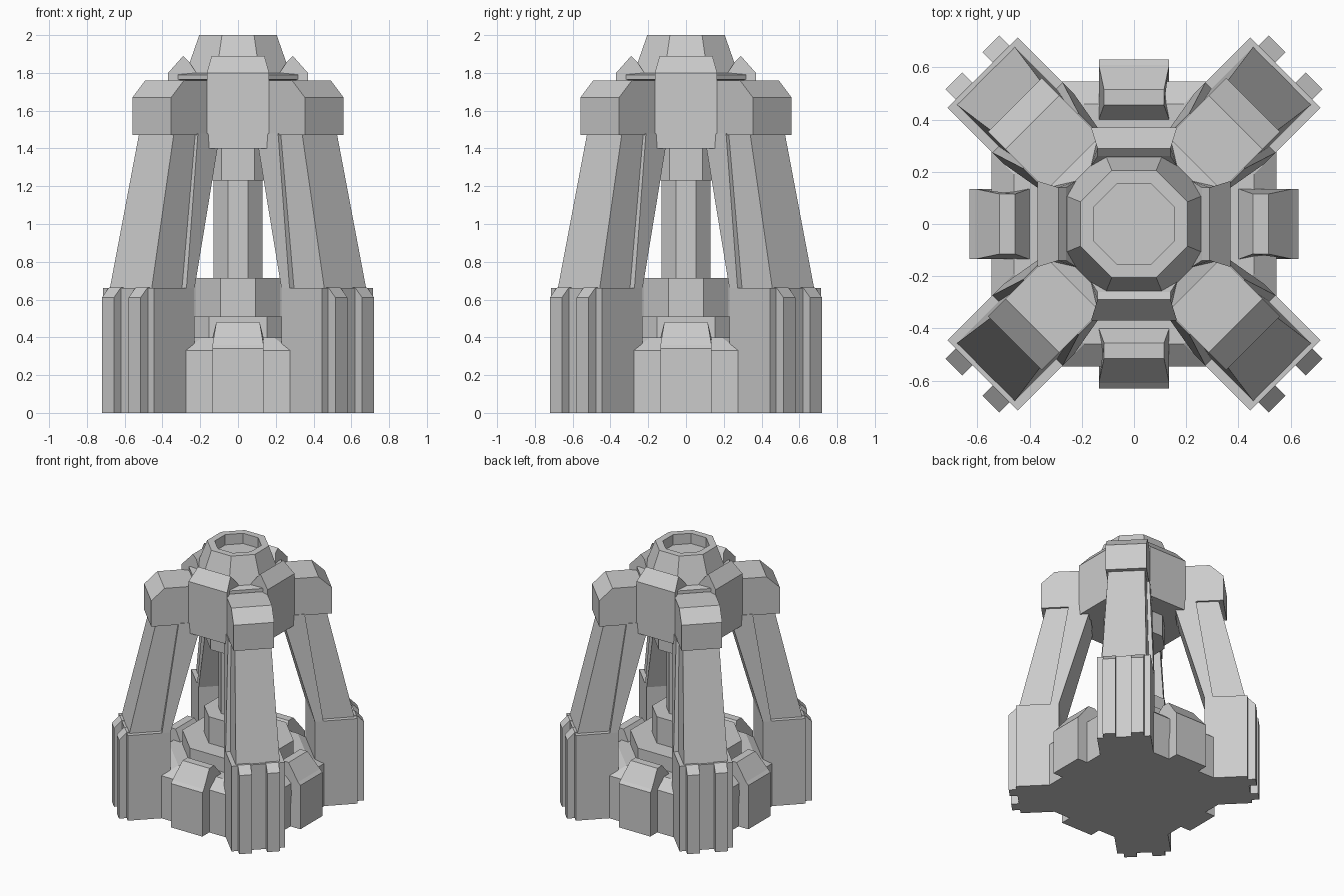
import bpy, bmesh, math
from mathutils import Matrix, Vector

if "Cube" in bpy.data.objects:
    bpy.data.objects.remove(bpy.data.objects["Cube"])

T8 = math.tan(math.pi / 8)


def finish(bm, name):
    bmesh.ops.recalc_face_normals(bm, faces=bm.faces)
    me = bpy.data.meshes.new(name)
    bm.to_mesh(me)
    bm.free()
    ob = bpy.data.objects.new(name, me)
    bpy.context.collection.objects.link(ob)
    return ob


def octagon_stack(name, profile):
    """Closed eight-sided solid through (apothem, z[, half edge]) rings."""
    bm = bmesh.new()
    rings = []
    for a, z, *h in profile:
        c = h[0] if h else a * T8
        ring = []
        for k in range(4):
            rot = Matrix.Rotation(k * math.pi / 2, 3, 'Z')
            ring += [bm.verts.new(rot @ Vector((a, s * c, z))) for s in (-1, 1)]
        rings.append(ring)
    for lo, hi in zip(rings, rings[1:]):
        for i in range(8):
            j = (i + 1) % 8
            bm.faces.new((lo[i], lo[j], hi[j], hi[i]))
    bm.faces.new(rings[0])
    bm.faces.new(rings[-1])
    return finish(bm, name)


def radial_parts(name, profile, start, shift=0.0):
    """Side profile of (radius, z, half width), copied four times round z."""
    for k in range(4):
        bm = bmesh.new()
        rot = Matrix.Rotation(math.radians(start + 90 * k), 3, 'Z')
        sides = [[bm.verts.new(rot @ Vector((r, shift + s * p, z)))
                  for r, z, p in profile] for s in (-1, 1)]
        n = len(profile)
        for side in sides:
            bm.faces.new(side)
        for i in range(n):
            j = (i + 1) % n
            bm.faces.new((sides[0][i], sides[0][j], sides[1][j], sides[1][i]))
        finish(bm, f"{name}_{k + 1}")


# Base plinth with sloped rim, stepped ring and central column
octagon_stack("base_plinth", [(.545, 0, .28), (.545, .33, .28), (.46, .40, .19)])
octagon_stack("base_ring", [(.37, .38), (.37, .51)])
octagon_stack("column_collar", [(.225, .50), (.225, .715)])
octagon_stack("column", [(.13, .70), (.13, 1.25)])
octagon_stack("column_upper_collar", [(.21, 1.23), (.21, 1.42)])

# Head body, flange, cone and recessed top
octagon_stack("head", [(.30, 1.40), (.30, 1.76), (.33, 1.765), (.33, 1.79),
                       (.275, 1.80), (.205, 2.0), (.155, 2.0), (.155, 1.92)])

# Blocks on the four flat sides of base and head
radial_parts("base_block", [(.40, 0, .135), (.63, 0, .135), (.63, .34, .135),
                            (.61, .36, .135), (.515, .48, .115),
                            (.455, .48, .115), (.40, .40, .135)], 0)
radial_parts("head_block", [(.22, 1.40, .165), (.37, 1.40, .165), (.37, 1.80, .165),
                            (.29, 1.89, .14), (.26, 1.86, .14), (.22, 1.80, .165)], 0)

# Four diagonal legs: foot, two ribs, wide inner web, tapering outer beam, cap
radial_parts("leg_foot", [(.515, 0, .19), (.82, 0, .19), (.82, .66, .19),
                          (.515, .66, .19)], 45)
for side, s in (("left", 1), ("right", -1)):
    radial_parts(f"foot_rib_{side}", [(.80, 0, .045), (.875, 0, .045), (.875, .61, .045),
                                      (.82, .665, .045), (.80, .665, .045)], 45, s * .10)
radial_parts("leg_web", [(.515, .66, .19), (.576, .66, .19), (.45, 1.48, .15),
                         (.285, 1.48, .15)], 45)
radial_parts("leg_beam", [(.55, .65, .157), (.805, .65, .157), (.61, 1.48, .13),
                          (.40, 1.48, .13)], 45)
radial_parts("leg_cap", [(.25, 1.47, .145), (.645, 1.47, .145), (.645, 1.67, .145),
                         (.55, 1.76, .145), (.25, 1.76, .145)], 45)
